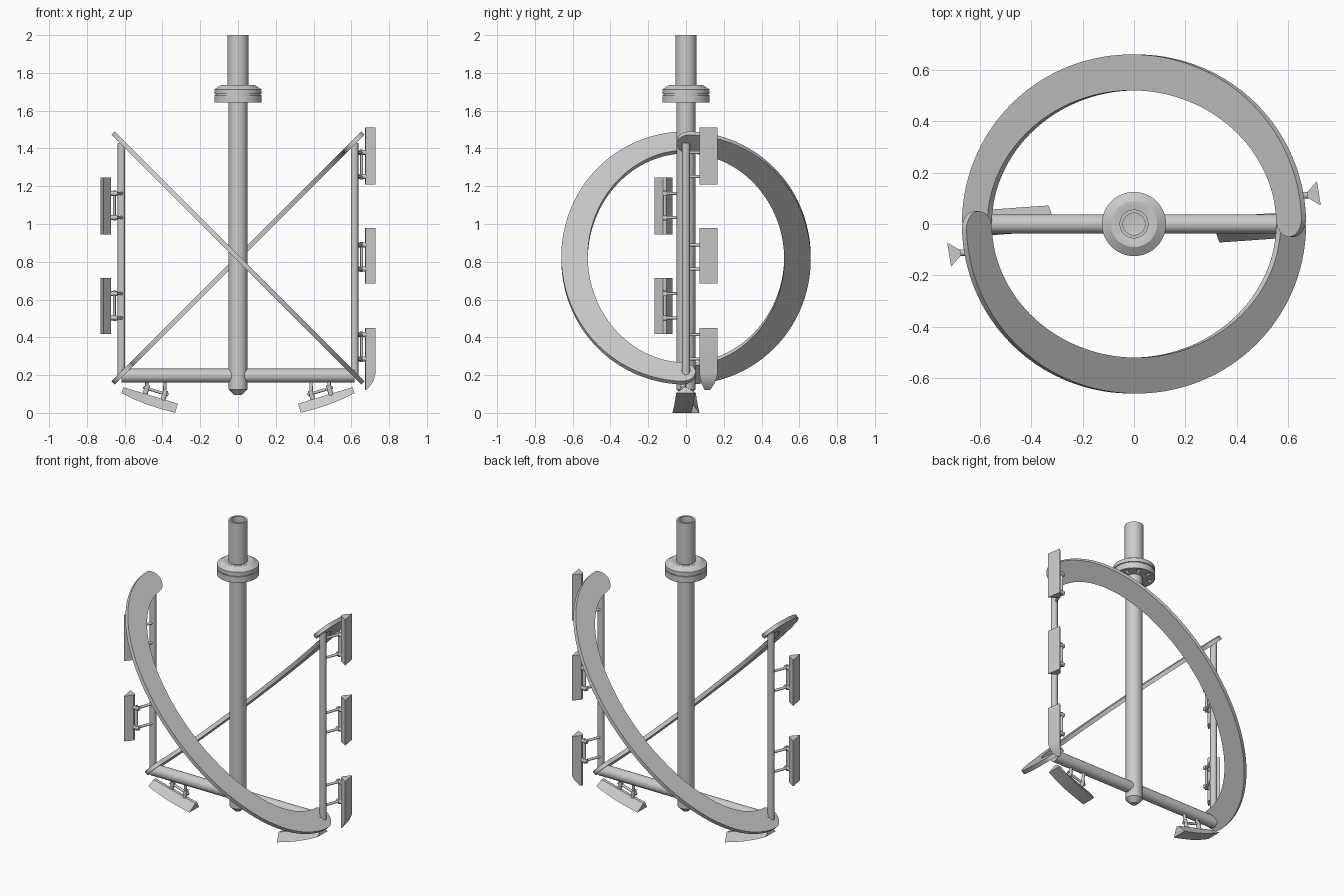
import bpy, bmesh
from math import sin, cos, pi, sqrt, asin, radians
from mathutils import Vector, Matrix

if "Cube" in bpy.data.objects:
    bpy.data.objects.remove(bpy.data.objects["Cube"])

SPIN = Matrix.Rotation(pi, 4, 'Z')


def finish(name, bm, turned=False):
    if turned:
        bm.transform(SPIN)
    bmesh.ops.recalc_face_normals(bm, faces=bm.faces)
    me = bpy.data.meshes.new(name)
    bm.to_mesh(me)
    bm.free()
    ob = bpy.data.objects.new(name, me)
    bpy.context.collection.objects.link(ob)
    bpy.ops.object.select_all(action='DESELECT')
    ob.select_set(True)
    bpy.context.view_layer.objects.active = ob
    bpy.ops.object.shade_smooth_by_angle(angle=radians(30))
    return ob


def add_loft(bm, rings, closed=False):
    rows = [[bm.verts.new(p) for p in r] for r in rings]
    n = len(rows[0])
    pairs = list(zip(rows, rows[1:]))
    if closed:
        pairs.append((rows[-1], rows[0]))
    for a, b in pairs:
        for i in range(n):
            bm.faces.new((a[i], a[(i + 1) % n], b[(i + 1) % n], b[i]))
    if not closed:
        bm.faces.new(rows[0])
        bm.faces.new(rows[-1])


def add_rod(bm, a, b, r, n=16):
    a, b = Vector(a), Vector(b)
    d = b - a
    m = Matrix.Translation((a + b) / 2) @ d.to_track_quat('Z', 'Y').to_matrix().to_4x4()
    bmesh.ops.create_cone(bm, cap_ends=True, segments=n, radius1=r, radius2=r,
                          depth=d.length, matrix=m)


def lathe(name, profile, n=48):
    bm = bmesh.new()
    add_loft(bm, [[(r * cos(2 * pi * i / n), r * sin(2 * pi * i / n), z)
                   for i in range(n)] for r, z in profile])
    return finish(name, bm)


# Central shaft with tapered tip, and hollow drive pipe on top
lathe("main_shaft", [(0.02, 0.095), (0.05, 0.125), (0.05, 1.66)])
lathe("drive_pipe", [(0.056, 1.66), (0.056, 2.0), (0.043, 2.0), (0.043, 1.72), (0.01, 1.72)])

# Bolted flange pair
lower = lathe("lower_flange", [(0.045, 1.643), (0.125, 1.643), (0.125, 1.682), (0.045, 1.682)])
lathe("flange_gasket", [(0.118, 1.68), (0.118, 1.69)])
lathe("upper_flange", [(0.045, 1.687), (0.125, 1.687), (0.125, 1.712),
                       (0.09, 1.735), (0.07, 1.735), (0.05, 1.728)])

# Bolt holes in the underside
bm = bmesh.new()
for i in range(8):
    a = (i + 0.5) * pi / 4
    add_rod(bm, (0.095 * cos(a), 0.095 * sin(a), 1.62), (0.095 * cos(a), 0.095 * sin(a), 1.672), 0.011)
cutter = finish("bolt_hole_cutter", bm)
cutter.hide_render = True
cutter.hide_set(True)
mod = lower.modifiers.new("holes", 'BOOLEAN')
mod.operation = 'DIFFERENCE'
mod.object = cutter

# Cross arm
bm = bmesh.new()
add_rod(bm, (-0.617, 0, 0.197), (0.617, 0, 0.197), 0.037, 32)
finish("cross_arm", bm)


# Half-elliptic sloping ribbon with rounded ends
def ribbon(name, turned):
    A, B, w, th = 0.865, 0.59, 0.07, 0.0125
    t0 = asin(0.02 / B)
    stations = []

    def frame(t):
        nrm = Vector((B * cos(t), A * sin(t))).normalized()
        return Vector((A * cos(t), B * sin(t))), nrm, Vector((-nrm.y, nrm.x))

    caps = [radians(k) for k in (89, 78, 65, 52, 39, 26, 13)]
    c, nrm, tan = frame(t0)
    for p in caps:
        stations.append((c - tan * w * sin(p), nrm, w * cos(p)))
    N = 72
    for i in range(N + 1):
        c, nrm, tan = frame(t0 + (pi - 2 * t0) * i / N)
        stations.append((c, nrm, w))
    for p in reversed(caps):
        stations.append((c + tan * w * sin(p), nrm, w * cos(p)))
    rings = []
    for c, nrm, h in stations:
        ring = []
        for side, k in ((1, 1), (1, -1), (-1, -1), (-1, 1)):
            q = c + nrm * h * side
            ring.append(((q.x - k * th) / sqrt(2), q.y, 0.82 + (q.x + k * th) / sqrt(2)))
        rings.append(ring)
    bm = bmesh.new()
    add_loft(bm, rings)
    finish(name, bm, turned)


# Wedge-section scraper on an upright; stations are (height, depth fraction)
OUTER = [Vector((0.712, 0.166)), Vector((0.727, 0.072))]
INNER = [Vector((0.675, 0.103)), Vector((0.673, 0.122))]


def side_scraper(name, stations, zc, turned):
    bm = bmesh.new()
    rings = []
    for z, k in stations:
        pts = [INNER[1].lerp(OUTER[0], k), INNER[0].lerp(OUTER[1], k)] + INNER
        rings.append([(p.x, p.y, z) for p in pts])
    add_loft(bm, rings)
    finish(name, bm, turned)
    bm = bmesh.new()
    for dz in (-0.064, 0.064):
        z = zc + dz
        add_rod(bm, (0.61, 0, z), (0.655, 0.112, z), 0.008)
        add_rod(bm, (0.638, 0.112, z), (0.69, 0.112, z), 0.013)
    add_rod(bm, (0.655, 0.112, zc - 0.08), (0.655, 0.112, zc + 0.08), 0.008)
    finish(name + "_bracket", bm, turned)


# Sloped wedge scraper hung below the cross arm
def floor_scraper(name, turned):
    a, b = Vector((0.318, 0, 0.049)), Vector((0.607, 0, 0.136))
    L = (b - a).normalized()
    d = Vector((L.z, 0, -L.x))
    rings = []
    for u, dep in ((0, 0.051), (0.25, 0.053), (0.5, 0.052), (0.75, 0.045), (1, 0.033)):
        top = a.lerp(b, u)
        low = top + d * dep
        y = -0.022 + 0.02 * u
        rings.append([(top.x, y - 0.01, top.z), (top.x, y + 0.01, top.z),
                      (low.x, y + 0.05, low.z), (low.x, y - 0.05, low.z)])
    bm = bmesh.new()
    add_loft(bm, rings)
    finish(name, bm, turned)
    bm = bmesh.new()
    feet = []
    for u in (0.27, 0.6):
        foot = a.lerp(b, u) + Vector((0, -0.015, 0))
        feet.append(foot - d * 0.03)
        add_rod(bm, foot + d * 0.015, foot - d * 0.048, 0.013)
        add_rod(bm, foot - d * 0.03, (foot.x - 0.01, 0, 0.19), 0.009)
    add_rod(bm, feet[0] - L * 0.02, feet[1] + L * 0.02, 0.008)
    finish(name + "_bracket", bm, turned)


# Both sides: ribbon, upright and floor scraper
for side, turned in (("right", False), ("left", True)):
    ribbon(side + "_ribbon", turned)
    bm = bmesh.new()
    add_rod(bm, (0.617, 0, 0.19), (0.617, 0, 1.43), 0.02, 24)
    finish(side + "_upright", bm, turned)
    floor_scraper(side + "_floor_scraper", turned)

# Side scrapers: three on the right, two staggered on the left
side_scraper("right_top_scraper", [(1.21, 1), (1.51, 1)], 1.315, False)
side_scraper("right_middle_scraper", [(0.685, 1), (0.98, 1)], 0.825, False)
side_scraper("right_bottom_scraper",
             [(0.12, 0.08), (0.138, 0.4), (0.158, 0.68), (0.18, 0.88), (0.205, 1), (0.45, 1)],
             0.35, False)
side_scraper("left_top_scraper", [(0.945, 1), (1.245, 1)], 1.098, True)
side_scraper("left_bottom_scraper", [(0.418, 1), (0.715, 1)], 0.567, True)
